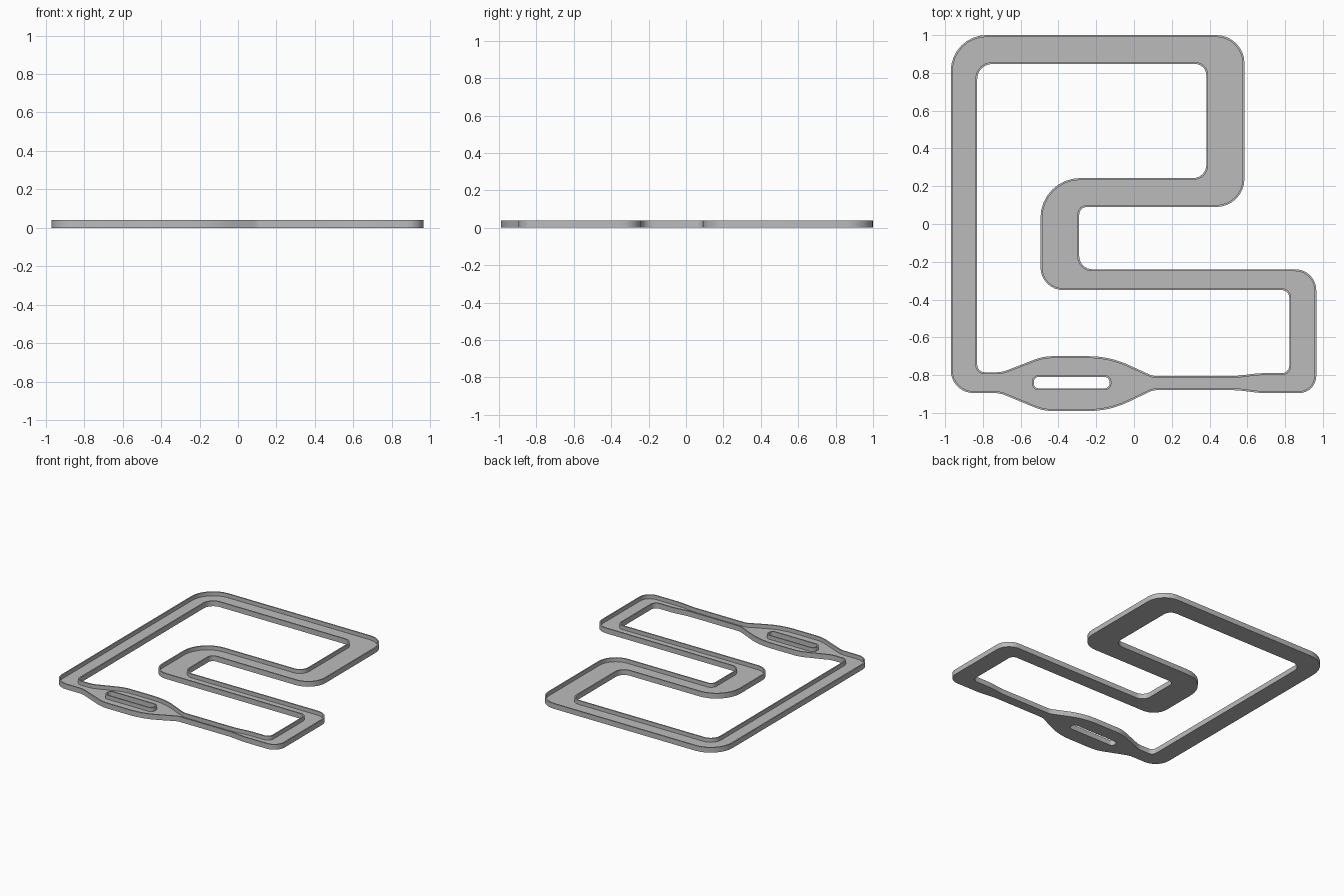
import bpy
import bmesh
import math
from mathutils import Vector

cube = bpy.data.objects.get("Cube")
if cube:
    bpy.data.objects.remove(cube, do_unlink=True)

HEIGHT, FLOOR, RIM = 0.04, 0.01, 0.01

grey = bpy.data.materials.new("plain_grey")
grey.use_nodes = True
colour = (0.5, 0.5, 0.5, 1)
grey.diffuse_color = colour
grey.node_tree.nodes["Principled BSDF"].inputs["Base Color"].default_value = colour


def rounded(corners, steps=8):
    """Round each (x, y, trim) corner with an arc; return a counter-clockwise loop."""
    loop = []
    for i, (x, y, trim) in enumerate(corners):
        p = Vector((x, y))
        a = (Vector(corners[i - 1][:2]) - p).normalized()
        b = (Vector(corners[(i + 1) % len(corners)][:2]) - p).normalized()
        half = a.angle(b) / 2
        radius = trim * math.tan(half)
        middle = (a + b).normalized()
        centre = p + middle * (trim / math.cos(half))
        side = (a - b).normalized()
        sweep = math.pi / 2 - half
        for k in range(steps + 1):
            t = sweep * (1 - 2 * k / steps)
            loop.append(centre + radius * (side * math.sin(t) - middle * math.cos(t)))
    area = sum(loop[i - 1].cross(loop[i]) for i in range(len(loop)))
    return loop if area > 0 else loop[::-1]


def offset(loop, distance):
    """Move a counter-clockwise loop inwards by a distance."""
    result = []
    for i, p in enumerate(loop):
        d1 = (p - loop[i - 1]).normalized()
        d2 = (loop[(i + 1) % len(loop)] - p).normalized()
        n1, n2 = Vector((-d1.y, d1.x)), Vector((-d2.y, d2.x))
        result.append(p + (n1 + n2) * distance / (1 + n1.dot(n2)))
    return result


def slab(name, loops, bottom, top):
    """Fill nested loops and extrude them between two heights."""
    curve = bpy.data.curves.new(name, 'CURVE')
    curve.dimensions = '2D'
    curve.fill_mode = 'BOTH'
    curve.extrude = (top - bottom) / 2
    for loop in loops:
        spline = curve.splines.new('POLY')
        spline.points.add(len(loop) - 1)
        for point, p in zip(spline.points, loop):
            point.co = (p.x, p.y, 0, 1)
        spline.use_cyclic_u = True
    obj = bpy.data.objects.new(name, curve)
    bpy.context.collection.objects.link(obj)
    bpy.ops.object.select_all(action='DESELECT')
    obj.select_set(True)
    bpy.context.view_layer.objects.active = obj
    bpy.ops.object.convert(target='MESH')
    obj = bpy.context.view_layer.objects.active
    bm = bmesh.new()
    bm.from_mesh(obj.data)
    bmesh.ops.remove_doubles(bm, verts=bm.verts, dist=0.0001)
    bmesh.ops.translate(bm, verts=bm.verts, vec=(0, 0, (top + bottom) / 2))
    bmesh.ops.recalc_face_normals(bm, faces=bm.faces)
    bm.to_mesh(obj.data)
    bm.free()
    obj.data.materials.clear()
    obj.data.materials.append(grey)
    bpy.ops.object.shade_smooth_by_angle(angle=math.radians(30))
    return obj


# Outer edge of the circuit, including the pit bulge at the front
outer = rounded([
    (-0.97, 1.0, 0.19), (0.585, 1.0, 0.15), (0.585, 0.09, 0.15),
    (-0.29, 0.09, 0.04), (-0.29, -0.24, 0.07), (0.965, -0.24, 0.11),
    (0.965, -0.895, 0.09), (0.67, -0.895, 0.03), (0.55, -0.88, 0.03),
    (0.10, -0.88, 0.02), (-0.13, -0.99, 0.11), (-0.48, -0.99, 0.05),
    (-0.71, -0.895, 0.03), (-0.97, -0.895, 0.12)])

# Inner edge of the circuit
inner = rounded([
    (-0.83, 0.847, 0.08), (0.383, 0.847, 0.06), (0.383, 0.243, 0.07),
    (-0.495, 0.243, 0.21), (-0.495, -0.35, 0.12), (0.822, -0.35, 0.04),
    (0.822, -0.79, 0.04), (0.66, -0.79, 0.03), (0.54, -0.805, 0.03),
    (0.10, -0.805, 0.02), (-0.13, -0.70, 0.11), (-0.48, -0.70, 0.05),
    (-0.70, -0.785, 0.03), (-0.83, -0.785, 0.04)])

# Slot through the pit bulge
slot = rounded([(x, y, 0.025) for x, y in
                ((-0.53, -0.87), (-0.13, -0.87), (-0.13, -0.81), (-0.53, -0.81))])

slab("track_floor", [outer, inner, slot], 0, FLOOR)

# Thin raised walls along every edge
slab("outer_wall", [outer, offset(outer, RIM)], FLOOR, HEIGHT)
slab("inner_wall", [inner, offset(inner, -RIM)], FLOOR, HEIGHT)
slab("slot_wall", [slot, offset(slot, -RIM)], FLOOR, HEIGHT)
